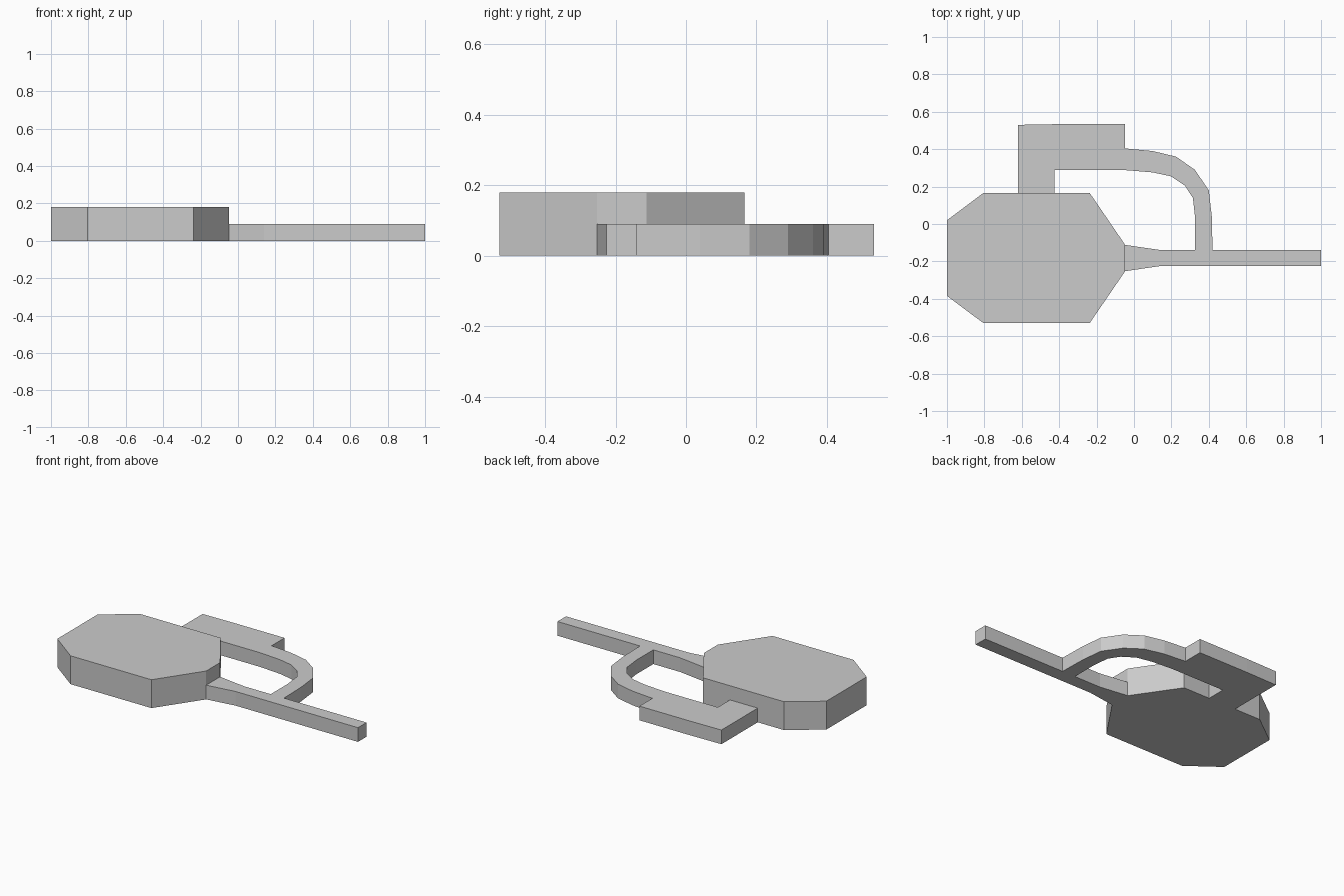
import bpy, bmesh

if "Cube" in bpy.data.objects:
    bpy.data.objects.remove(bpy.data.objects["Cube"])


def prism(name, outline, height):
    """Extrude a closed xy outline upward from z = 0."""
    bm = bmesh.new()
    face = bm.faces.new([bm.verts.new((x, y, 0)) for x, y in outline])
    top = bmesh.ops.extrude_face_region(bm, geom=[face], use_keep_orig=True)
    verts = [g for g in top["geom"] if isinstance(g, bmesh.types.BMVert)]
    bmesh.ops.translate(bm, verts=verts, vec=(0, 0, height))
    bmesh.ops.recalc_face_normals(bm, faces=bm.faces)
    mesh = bpy.data.meshes.new(name)
    bm.to_mesh(mesh)
    bm.free()
    obj = bpy.data.objects.new(name, mesh)
    bpy.context.collection.objects.link(obj)
    return obj


THICK, THIN = 0.18, 0.09
AXIS = -0.182  # symmetry line of body and shaft


def mirrored(half):
    """Close an upper half outline by mirroring it about the axis."""
    pts = [(x, AXIS + d) for x, d in half]
    return pts + [(x, AXIS - d) for x, d in reversed(half)]


# thick eight-sided body
prism("body", mirrored([(-1, 0.202), (-0.805, 0.348),
                        (-0.237, 0.348), (-0.047, 0.07)]), THICK)

# tapered shaft
prism("shaft", mirrored([(-0.047, 0.07), (0.14, 0.043), (1, 0.043)]), THIN)

# side block with its foot joining the body
prism("side_block", [(-0.62, 0.165), (-0.425, 0.165), (-0.425, 0.288),
                     (-0.047, 0.288), (-0.047, 0.534), (-0.4, 0.534),
                     (-0.62, 0.53)], THIN)

# curved tube from the block down to the shaft
outer = [(-0.047, 0.404), (0.1, 0.39), (0.225, 0.36), (0.325, 0.29),
         (0.4, 0.18), (0.416, 0.04), (0.42, -0.139)]
inner = [(0.327, -0.139), (0.327, 0.03), (0.315, 0.14), (0.272, 0.205),
         (0.197, 0.255), (0.1, 0.276), (-0.047, 0.288)]
prism("curved_tube", outer + inner, THIN)
